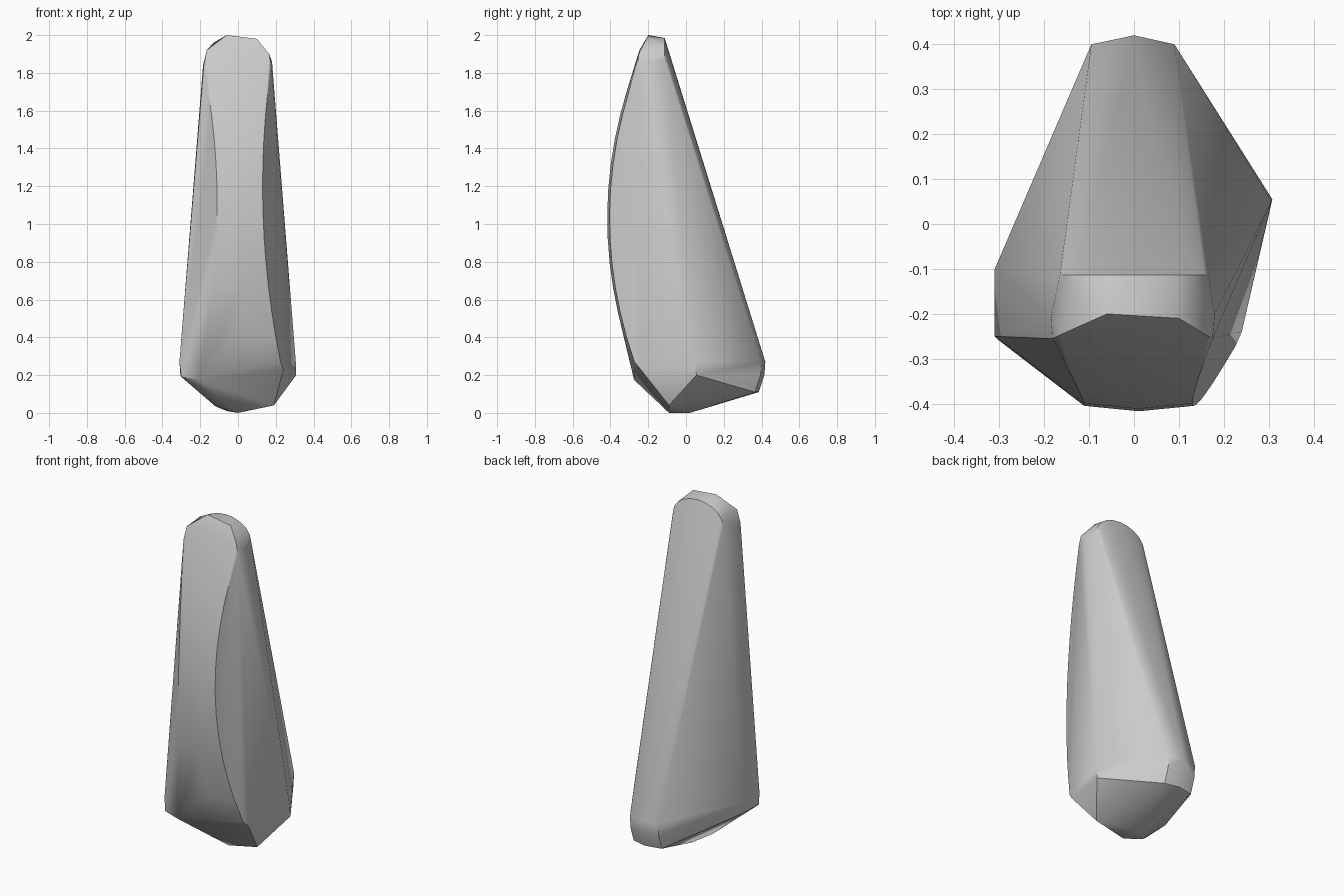
import bpy
import bmesh
import math

# Remove the default object only
default_cube = bpy.data.objects.get("Cube")
if default_cube:
    bpy.data.objects.remove(default_cube, do_unlink=True)


def make_material(name, colour):
    material = bpy.data.materials.new(name)
    material.use_nodes = True
    material.diffuse_color = colour
    shader = material.node_tree.nodes["Principled BSDF"]
    shader.inputs["Base Color"].default_value = colour
    shader.inputs["Roughness"].default_value = 0.8
    return material


def bowed_front(bottom, top, steps):
    """Points along the bowed front: left edge, raised middle, right edge."""
    points = []
    for step in range(steps + 1):
        height = bottom + (top - bottom) * step / steps
        depth = 0.228 * (height - 1.03) ** 2 - 0.405
        right_edge = -0.11 - 0.13 * (height - 1.1) ** 2
        left_edge = 0.13 + 0.11 * (height - 1.2) ** 2
        middle = (right_edge + left_edge) / 2
        points.append((right_edge, depth, height))
        points.append((middle, depth - 0.012, height))
        points.append((left_edge, depth, height))
    return points


def back_arch(half_width, base, rise, depth, steps):
    """Rounded upper end of the sloping back."""
    points = []
    for step in range(steps + 1):
        angle = math.pi * step / steps
        points.append((half_width * math.cos(angle), depth,
                       base + rise * math.sin(angle)))
    return points


def hull_object(name, points, material):
    """Wrap the contours of the part in one faceted convex skin."""
    mesh = bpy.data.meshes.new(name)
    bm = bmesh.new()
    for point in points:
        bm.verts.new(point)
    result = bmesh.ops.convex_hull(bm, input=bm.verts)
    unused = [item for item in result["geom_interior"]
              if isinstance(item, bmesh.types.BMVert)]
    bmesh.ops.delete(bm, geom=unused, context="VERTS")
    bmesh.ops.dissolve_limit(bm, angle_limit=math.radians(1),
                             verts=bm.verts, edges=bm.edges)
    bmesh.ops.recalc_face_normals(bm, faces=bm.faces)
    bm.to_mesh(mesh)
    bm.free()
    mesh.materials.append(material)
    part = bpy.data.objects.new(name, mesh)
    bpy.context.collection.objects.link(part)
    return part


# Bowed front and rounded top of the back
contours = bowed_front(0.27, 1.84, 12)
contours += back_arch(0.165, 1.87, 0.115, -0.113, 10)

# Chipped crown
contours += [(-0.06, -0.2, 2), (0.1, -0.21, 1.98), (0.165, -0.25, 1.9),
             (-0.165, -0.247, 1.92), (-0.13, -0.17, 1.96),
             (-0.185, -0.21, 1.84), (0.18, -0.2, 1.86)]

# Foot of the back: a shallow rounded band
for height, depth in ((0.27, 0.4), (0.2, 0.395), (0.11, 0.365)):
    contours += [(-0.095, depth, height), (0, depth + 0.02, height),
                 (0.09, depth, height)]

# Widest ridges low on both flanks
contours += [(0.308, 0.055, 0.2), (0.306, 0.05, 0.27), (0.24, -0.24, 0.23),
             (-0.31, -0.1, 0.27), (-0.305, -0.1, 0.2),
             (-0.31, -0.25, 0.27), (-0.3, -0.26, 0.19),
             (-0.21, -0.275, 0.175)]

# Blunt underside
contours += [(0.19, -0.09, 0.04), (0, -0.09, 0), (0, 0.02, 0),
             (-0.12, -0.08, 0.035), (-0.06, 0.03, 0.01)]

grey = make_material("stone grey", (0.6, 0.6, 0.6, 1))
stone = hull_object("standing_stone", contours, grey)

# Soft shading across shallow facets, crisp chipped edges
bpy.ops.object.select_all(action="DESELECT")
stone.select_set(True)
bpy.context.view_layer.objects.active = stone
bpy.ops.object.shade_smooth_by_angle(angle=math.radians(30))
